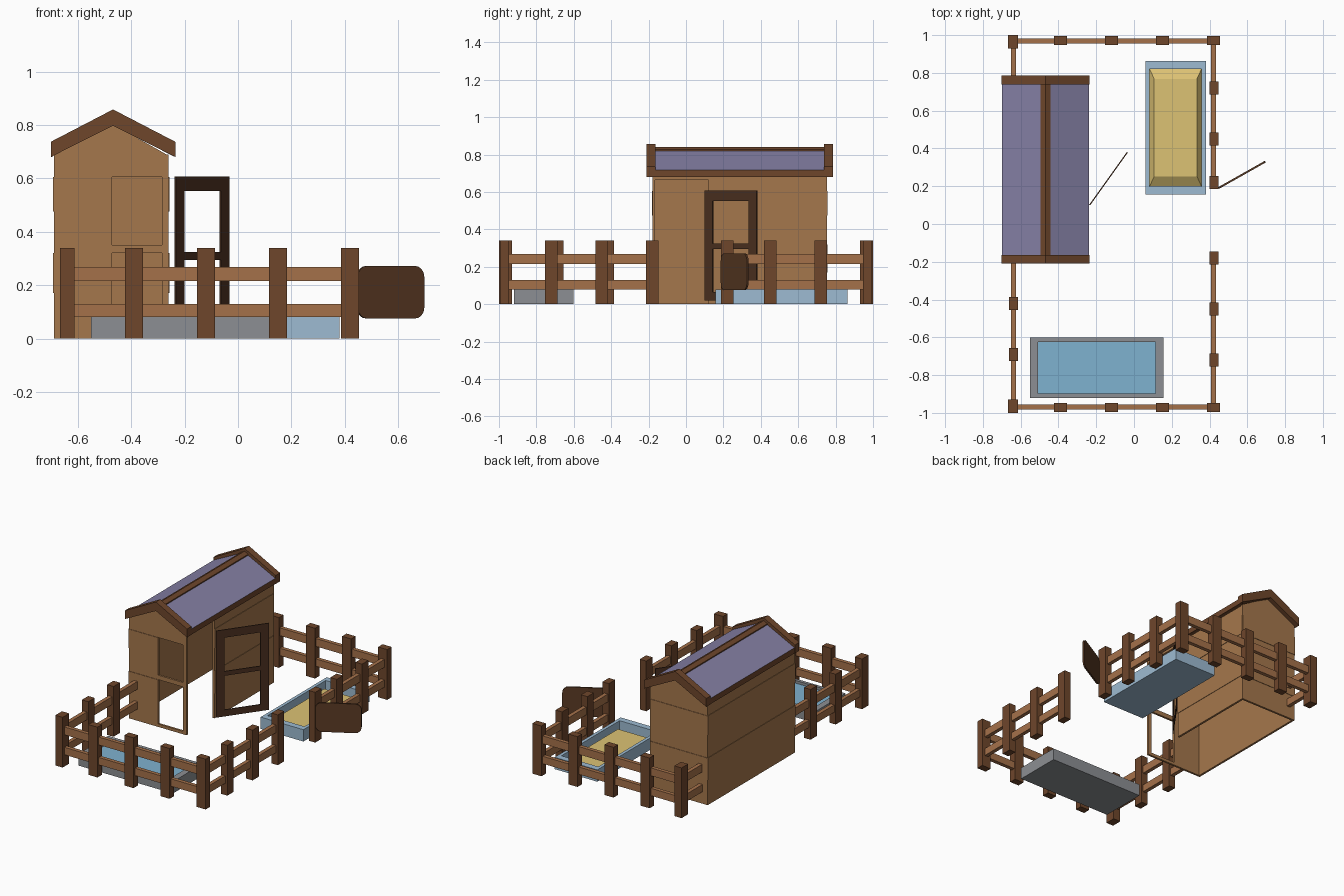
import bpy, bmesh, math
from mathutils import Matrix, Vector

if "Cube" in bpy.data.objects:
    bpy.data.objects.remove(bpy.data.objects["Cube"])


def material(name, hexcol):
    m = bpy.data.materials.new(name)
    c = [int(hexcol[i:i + 2], 16) / 255 for i in (0, 2, 4)]
    m.diffuse_color = [((v + 0.055) / 1.055) ** 2.4 for v in c] + [1]
    m.use_nodes = True
    m.node_tree.nodes["Principled BSDF"].inputs["Base Color"].default_value = m.diffuse_color
    return m


WALL = material("plank_wood", "A5774C")
DARK = material("dark_wood", "6E462B")
RAIL = material("rail_wood", "A5714A")
DOOR = material("door_wood", "4B3020")
GATE = material("gate_wood", "5A3A24")
ROOF = material("roof_purple", "8580A5")
STONE = material("stone", "8C8F93")
WATER = material("water", "7FB2D0")
BLUE = material("trough_blue", "9DBBD2")
HAY = material("hay", "DCC274")


def finish(name, bm, mats):
    bmesh.ops.recalc_face_normals(bm, faces=bm.faces)
    me = bpy.data.meshes.new(name)
    bm.to_mesh(me)
    bm.free()
    for m in mats:
        me.materials.append(m)
    ob = bpy.data.objects.new(name, me)
    bpy.context.collection.objects.link(ob)
    return ob


def add_box(bm, x0, x1, y0, y1, z0, z1):
    mid = Vector(((x0 + x1) / 2, (y0 + y1) / 2, (z0 + z1) / 2))
    size = Matrix.Diagonal((x1 - x0, y1 - y0, z1 - z0, 1))
    return bmesh.ops.create_cube(bm, size=1, matrix=Matrix.Translation(mid) @ size)["verts"]


def boxes(name, mat, dims):
    bm = bmesh.new()
    for d in dims:
        add_box(bm, *d)
    return finish(name, bm, [mat])


def extrude_xz(name, mats, pts, y0, y1):
    """Extrude an x-z profile along y."""
    bm = bmesh.new()
    f = bm.faces.new([bm.verts.new((x, y0, z)) for x, z in pts])
    r = bmesh.ops.extrude_face_region(bm, geom=[f])
    bmesh.ops.translate(bm, vec=(0, y1 - y0, 0),
                        verts=[v for v in r["geom"] if isinstance(v, bmesh.types.BMVert)])
    return finish(name, bm, mats)


def chevron(cx, hw, eave_lo, peak_lo, eave_hi, peak_hi):
    return [(cx - hw, eave_lo), (cx, peak_lo), (cx + hw, eave_lo),
            (cx + hw, eave_hi), (cx, peak_hi), (cx - hw, eave_hi)]


def place(ob, start, end):
    """Stand a part built along +x between two ground points."""
    ob.location = (start[0], start[1], 0)
    ob.rotation_euler.z = math.atan2(end[1] - start[1], end[0] - start[0])


# Hut walls: stacked planks, alternate ones slightly proud
X0, X1, Y0, Y1, T, CX = -0.69, -0.26, -0.18, 0.754, 0.014, -0.472
bands = [0, 0.17, 0.32, 0.475, 0.605, 0.68]
left, right, back, front = [], [], [], []
for i, (a, b) in enumerate(zip(bands, bands[1:])):
    o = 0.003 * (i % 2)
    left.append((X0 - o, X0 + T, Y0, Y1, a, b))
    right.append((X1 - T, X1 + o, 0.12, Y1, a, b))
    if i < 4:
        back.append((X0, X1, Y1 - T, Y1 + o, a, b))
        front.append((X0, CX, Y0 - o, Y0 + T, a, b))
boxes("left_wall", WALL, left)
boxes("right_wall", WALL, right)
boxes("back_wall", WALL, back)
boxes("front_wall", WALL, front)

# Gables
gable = [(X0, 0.605), (X1, 0.605), (X1, 0.685), (CX, 0.805), (X0, 0.685)]
extrude_xz("front_gable", [WALL], gable, Y0, Y0 + T)
extrude_xz("back_gable", [WALL], gable, Y1 - T, Y1)

# Front opening frame: corner stud, sill and middle bar; header over the doorway
boxes("front_opening_frame", WALL, [
    (-0.284, X1, Y0, Y0 + T, 0, 0.605),
    (CX, -0.284, Y0, Y0 + T, 0, 0.02),
    (CX, -0.284, Y0, Y0 + T, 0.32, 0.35)])
boxes("doorway_header", WALL, [(X1 - T, X1, Y0, 0.12, 0.665, 0.69)])

# Roof with purple top faces, verge boards and ridge
RX = -0.468
roof = extrude_xz("roof", [DARK, ROOF], chevron(RX, 0.231, 0.68, 0.80, 0.718, 0.832), -0.18, 0.755)
for p in roof.data.polygons:
    if p.normal.z > 0.5:
        p.material_index = 1
verge = chevron(RX, 0.233, 0.68, 0.797, 0.737, 0.858)
extrude_xz("front_verge_board", [DARK], verge, -0.21, -0.163)
extrude_xz("back_verge_board", [DARK], verge, 0.738, 0.785)
extrude_xz("roof_ridge", [DARK], chevron(RX, 0.027, 0.81, 0.822, 0.826, 0.84), -0.17, 0.75)

# Open hut door with two see-through panels
L, S, t = 0.344, 0.055, 0.003
door = boxes("hut_door", DOOR, [
    (0, S, -t, t, 0.02, 0.607), (L - S, L, -t, t, 0.02, 0.607),
    (S, L - S, -t, t, 0.553, 0.607), (S, L - S, -t, t, 0.295, 0.325),
    (S, L - S, -t, t, 0.02, 0.065)])
place(door, (-0.235, 0.10), (-0.035, 0.38))

# Fence posts
H, A, B = 0.34, 0.034, 0.024
posts = []


def post(x, y, hx, hy):
    posts.append((x - hx, x + hx, y - hy, y + hy, 0, H))


for s in (-1, 1):
    for x in (-0.39, -0.12, 0.15, 0.42):
        post(x, s * 0.971, A, B)
    post(-0.64, s * 0.965, 0.027, 0.035)
for y in (0.72, 0.45, 0.22, -0.18, -0.45, -0.72):
    post(0.424, y, B, A)
for y in (-0.69, -0.42):
    post(-0.638, y, B, A)
boxes("fence_posts", DARK, posts)

# Fence rails, two heights
rails = []
for z0, z1 in ((0.08, 0.13), (0.215, 0.268)):
    for s in (-1, 1):
        y = s * 0.968
        rails.append((-0.64, 0.42, y - 0.013, y + 0.013, z0, z1))
    for x, y0, y1 in ((0.42, 0.2, 0.96), (0.42, -0.96, -0.17),
                      (-0.638, -0.96, -0.18), (-0.638, 0.75, 0.96)):
        rails.append((x - 0.013, x + 0.013, y0, y1, z0, z1))
boxes("fence_rails", RAIL, rails)

# Swung-open gate: thin panel with rounded corners
r, w, z0, z1 = 0.04, 0.285, 0.075, 0.272
outline = []
for cx, cz, start in ((w - r, z1 - r, 0), (r, z1 - r, 90), (r, z0 + r, 180), (w - r, z0 + r, 270)):
    for k in range(5):
        a = math.radians(start + 22.5 * k)
        outline.append((cx + r * math.cos(a), cz + r * math.sin(a)))
gate = extrude_xz("fence_gate", [GATE], outline, -0.005, 0.005)
place(gate, (0.447, 0.19), (0.695, 0.33))


def basin(name, mat, x0, x1, y0, y1, h, wx, wy, floor):
    """Box tray with an open recessed top."""
    bm = bmesh.new()
    add_box(bm, x0, x1, y0, y1, 0, h)
    top = max(bm.faces, key=lambda f: f.calc_center_median().z)
    cx, cy = (x0 + x1) / 2, (y0 + y1) / 2
    c = Matrix.Translation((-cx, -cy, 0))
    ins = bmesh.ops.extrude_face_region(bm, geom=[top])["geom"]
    bmesh.ops.delete(bm, geom=[top], context="FACES_ONLY")
    vs = [v for v in ins if isinstance(v, bmesh.types.BMVert)]
    bmesh.ops.scale(bm, vec=(1 - 2 * wx / (x1 - x0), 1 - 2 * wy / (y1 - y0), 1), space=c, verts=vs)
    f = [g for g in ins if isinstance(g, bmesh.types.BMFace)][0]
    down = bmesh.ops.extrude_face_region(bm, geom=[f])["geom"]
    bmesh.ops.delete(bm, geom=[f], context="FACES_ONLY")
    for v in down:
        if isinstance(v, bmesh.types.BMVert):
            v.co.z = floor
    return finish(name, bm, [mat])


# Pool and water
basin("pool_basin", STONE, -0.55, 0.157, -0.92, -0.602, 0.08, 0.042, 0.022, 0.03)
boxes("pool_water", WATER, [(-0.509, 0.116, -0.899, -0.623, 0.03, 0.062)])

# Feeding trough with a hay mound
basin("trough", BLUE, 0.06, 0.38, 0.157, 0.863, 0.08, 0.022, 0.042, 0.015)
bm = bmesh.new()
for v in add_box(bm, 0.083, 0.357, 0.2, 0.82, 0.016, 0.05):
    if v.co.z > 0.03:
        v.co.x += 0.024 if v.co.x < 0.2 else -0.024
        v.co.y += 0.052 if v.co.y < 0.5 else -0.052
finish("hay", bm, [HAY])
